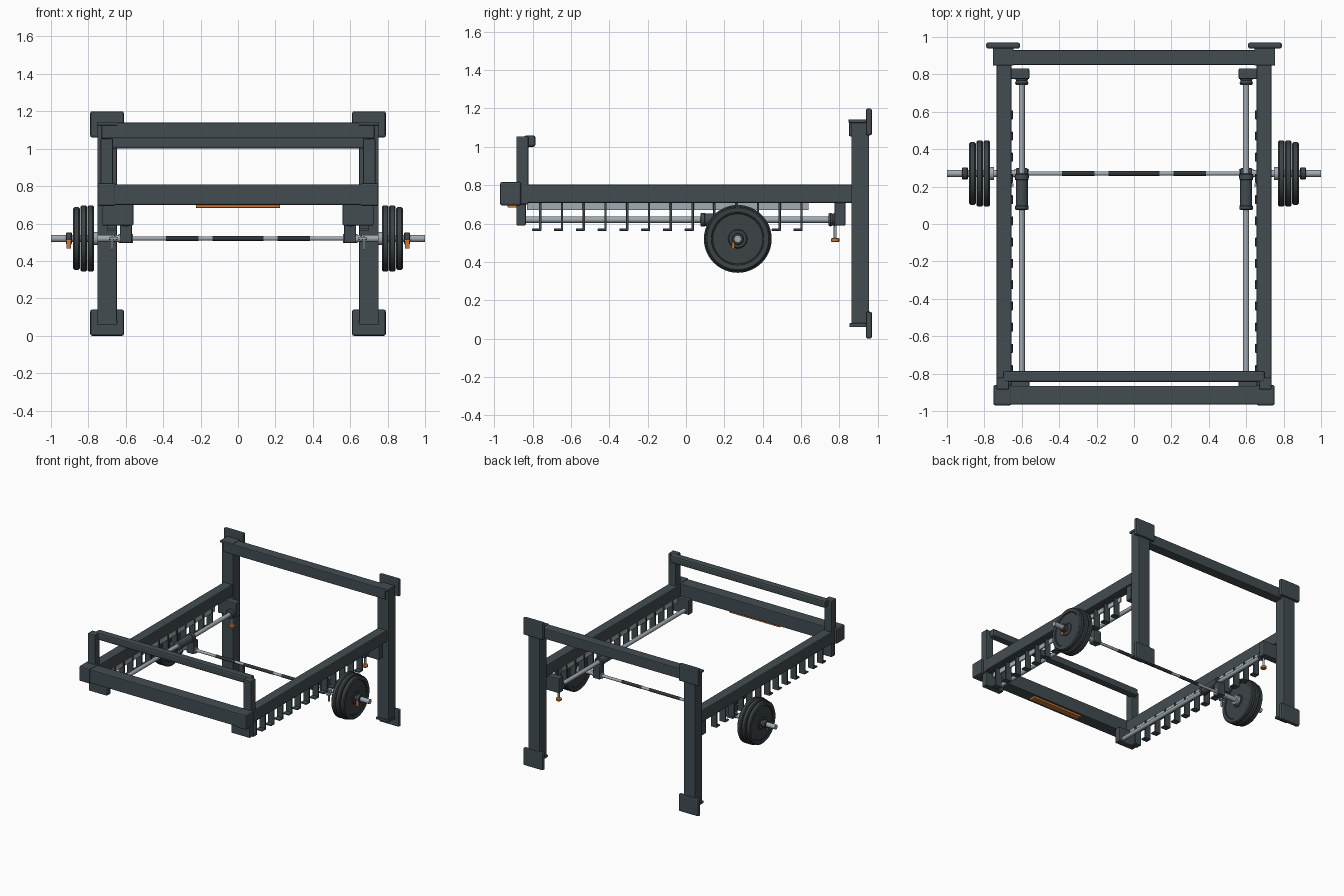
import bpy, bmesh, math
from mathutils import Matrix, Vector

if "Cube" in bpy.data.objects:
    bpy.data.objects.remove(bpy.data.objects["Cube"], do_unlink=True)


def material(name, rgb):
    m = bpy.data.materials.new(name)
    m.use_nodes = True
    m.diffuse_color = (*rgb, 1)
    m.node_tree.nodes["Principled BSDF"].inputs["Base Color"].default_value = (*rgb, 1)
    return m


SLATE = material("slate steel", (0.055, 0.073, 0.083))
BLACK = material("dark grip", (0.030, 0.036, 0.040))
RUBBER = material("dark rubber", (0.045, 0.057, 0.062))
STEEL = material("bright steel", (0.36, 0.41, 0.45))
ORANGE = material("orange", (0.62, 0.19, 0.035))


def finish(name, bm, mat, smooth=False):
    bmesh.ops.recalc_face_normals(bm, faces=bm.faces)
    me = bpy.data.meshes.new(name)
    bm.to_mesh(me)
    bm.free()
    ob = bpy.data.objects.new(name, me)
    bpy.context.collection.objects.link(ob)
    me.materials.append(mat)
    if smooth:
        bpy.ops.object.select_all(action='DESELECT')
        ob.select_set(True)
        bpy.context.view_layer.objects.active = ob
        bpy.ops.object.shade_smooth_by_angle(angle=math.radians(35))
    return ob


def box(name, x, y, z, mat=SLATE, bevel=0.006):
    """Box from (min, max) ranges on each axis."""
    bm = bmesh.new()
    mid = [(a + b) / 2 for a, b in (x, y, z)]
    size = [abs(b - a) for a, b in (x, y, z)]
    bmesh.ops.create_cube(bm, size=1, matrix=Matrix.Translation(mid) @ Matrix.Diagonal((*size, 1)))
    ob = finish(name, bm, mat)
    if bevel:
        mod = ob.modifiers.new("soft edges", 'BEVEL')
        mod.width = bevel
        mod.segments = 2
    return ob


def lathe(name, profile, axis, origin, mat, sides=24):
    """Turn (distance along axis, radius) points around an axis through origin."""
    bm = bmesh.new()
    turn = Vector((0, 0, 1)).rotation_difference(Vector(axis)).to_matrix()
    rings = []
    for d, r in profile:
        rings.append([bm.verts.new(Vector(origin) + turn @ Vector(
            (r * math.cos(i * math.tau / sides), r * math.sin(i * math.tau / sides), d)))
            for i in range(sides)])
    for a, b in zip(rings, rings[1:]):
        for i in range(sides):
            j = (i + 1) % sides
            bm.faces.new((a[i], a[j], b[j], b[i]))
    bm.faces.new(rings[0])
    bm.faces.new(rings[-1])
    return finish(name, bm, mat, True)


def rod(name, start, end, radius, mat, sides=20):
    v = Vector(end) - Vector(start)
    return lathe(name, [(0, radius), (v.length, radius)], v.normalized(), start, mat, sides)


BAR_Y, BAR_Z = 0.27, 0.52
ROD_X, ROD_Z = 0.60, 0.62

# Cross beams and front handle bar
box("rear_cross_beam", (-0.73, 0.73), (0.85, 0.93), (1.055, 1.14))
box("front_cross_beam", (-0.75, 0.75), (-0.965, -0.865), (0.70, 0.81))
box("front_handle_bar", (-0.70, 0.70), (-0.845, -0.785), (1.0, 1.06), bevel=0.012)
box("front_label", (-0.225, 0.225), (-0.93, -0.88), (0.684, 0.701), ORANGE, 0.002)

# Barbell shaft, alternating bright and gripped lengths
rod("bar_shaft", (-0.78, BAR_Y, BAR_Z), (0.78, BAR_Y, BAR_Z), 0.011, STEEL)
for name, a, b in (("left_grip", 0.21, 0.385), ("centre_grip", -0.135, 0.135), ("right_grip", -0.385, -0.21)):
    rod(name, (a, BAR_Y, BAR_Z), (b, BAR_Y, BAR_Z), 0.0125, BLACK)

for s, side in ((1, "left_"), (-1, "right_")):
    def sbox(name, x, y, z, mat=SLATE, bevel=0.006):
        return box(side + name, sorted((s * x[0], s * x[1])), y, z, mat, bevel)

    # Rear post with end plates and caps
    sbox("rear_post", (0.647, 0.752), (0.862, 0.955), (0.065, 1.13))
    sbox("post_bottom_cap", (0.645, 0.755), (0.853, 0.955), (0.06, 0.08), bevel=0.003)
    sbox("post_top_cap", (0.643, 0.755), (0.848, 0.945), (1.125, 1.143), bevel=0.003)
    sbox("lower_end_plate", (0.61, 0.79), (0.938, 0.97), (0.0, 0.14), bevel=0.01)
    sbox("upper_end_plate", (0.61, 0.79), (0.938, 0.97), (1.06, 1.20), bevel=0.01)

    # Side rail, front corner and handle post
    sbox("side_rail", (0.655, 0.735), (-0.95, 0.87), (0.708, 0.803))
    sbox("front_corner_sleeve", (0.655, 0.752), (-0.97, -0.86), (0.694, 0.816), bevel=0.01)
    sbox("handle_post", (0.668, 0.735), (-0.885, -0.822), (0.70, 1.055))

    # Brackets holding the guide rod
    sbox("front_rod_bracket", (0.56, 0.725), (-0.885, -0.835), (0.59, 0.71))
    sbox("rear_rod_bracket", (0.56, 0.725), (0.775, 0.832), (0.59, 0.71))
    rod(side + "guide_rod", (s * ROD_X, -0.85, ROD_Z), (s * ROD_X, 0.80, ROD_Z), 0.016, STEEL)
    lathe(side + "rod_stop", [(0, 0.030), (0.012, 0.036), (0.024, 0.030), (0.036, 0.036)],
          (0, 1, 0), (s * ROD_X, 0.742, ROD_Z), SLATE)

    # Adjusting knob below the rear bracket
    rod(side + "knob_stem", (s * ROD_X, 0.778, 0.52), (s * ROD_X, 0.778, 0.60), 0.008, STEEL, 12)
    lathe(side + "knob", [(0, 0.018), (0.004, 0.022), (0.018, 0.022), (0.022, 0.012)],
          (0, 0, 1), (s * ROD_X, 0.778, 0.503), ORANGE)

    # Hook strip and row of catch hooks under the rail
    sbox("hook_strip", (0.656, 0.668), (-0.83, 0.64), (0.67, 0.71), STEEL, 0.002)
    for i in range(13):
        y = -0.76 + i * 0.1135
        sbox(f"catch_hook_{i + 1}", (0.648, 0.70), (y - 0.006, y + 0.006), (0.562, 0.71), bevel=0.002)
        sbox(f"catch_hook_foot_{i + 1}", (0.648, 0.70), (y - 0.042, y + 0.006), (0.562, 0.573), bevel=0.002)

    # Sliding carriage and bar holder
    lathe(side + "carriage_sleeve",
          [(0, 0.030), (0.004, 0.036), (0.022, 0.036), (0.024, 0.032), (0.16, 0.032),
           (0.162, 0.037), (0.19, 0.037), (0.195, 0.030)],
          (0, 1, 0), (s * ROD_X, 0.075, ROD_Z), SLATE)
    sbox("bar_holder", (0.568, 0.632), (0.238, 0.30), (0.495, 0.60), bevel=0.008)
    rod(side + "bar_bushing", (s * 0.562, BAR_Y, BAR_Z), (s * 0.638, BAR_Y, BAR_Z), 0.024, STEEL)

    # Locking latch beside the carriage
    sbox("latch_plate", (0.652, 0.664), (0.20, 0.285), (0.505, 0.535), STEEL, 0.003)
    sbox("latch_finger", (0.668, 0.680), (0.20, 0.215), (0.46, 0.53), STEEL, 0.003)
    rod(side + "latch_pin", (s * 0.645, 0.208, 0.52), (s * 0.69, 0.208, 0.52), 0.008, STEEL, 12)

    # Bar sleeve with its inner flange
    rod(side + "bar_sleeve", (s * 0.635, BAR_Y, BAR_Z), (s * 1.0, BAR_Y, BAR_Z), 0.019, STEEL)
    rod(side + "sleeve_flange", (s * 0.748, BAR_Y, BAR_Z), (s * 0.772, BAR_Y, BAR_Z), 0.036, STEEL)

    # Three weight plates with raised rim, groove and hub
    for n, (x, r) in enumerate(((0.770, 0.177), (0.808, 0.177), (0.846, 0.168))):
        half = [(0.004, 0.045), (0.009, 0.05), (0.009, r - 0.038), (0.006, r - 0.036),
                (0.006, r - 0.032), (0.003, r - 0.030), (0.0, r - 0.022), (0.0, r - 0.007), (0.007, r)]
        prof = half + [(0.035 - d, q) for d, q in reversed(half)]
        lathe(f"{side}weight_plate_{n + 1}", prof, (s, 0, 0), (s * x, BAR_Y, BAR_Z), RUBBER, 48)

    # Outer collar with orange lever
    lathe(side + "collar", [(0, 0.027), (0.004, 0.032), (0.028, 0.032), (0.032, 0.027)],
          (s, 0, 0), (s * 0.888, BAR_Y, BAR_Z), RUBBER)
    sbox("collar_lever", (0.893, 0.917), (0.238, 0.254), (0.466, 0.515), ORANGE, 0.004)
